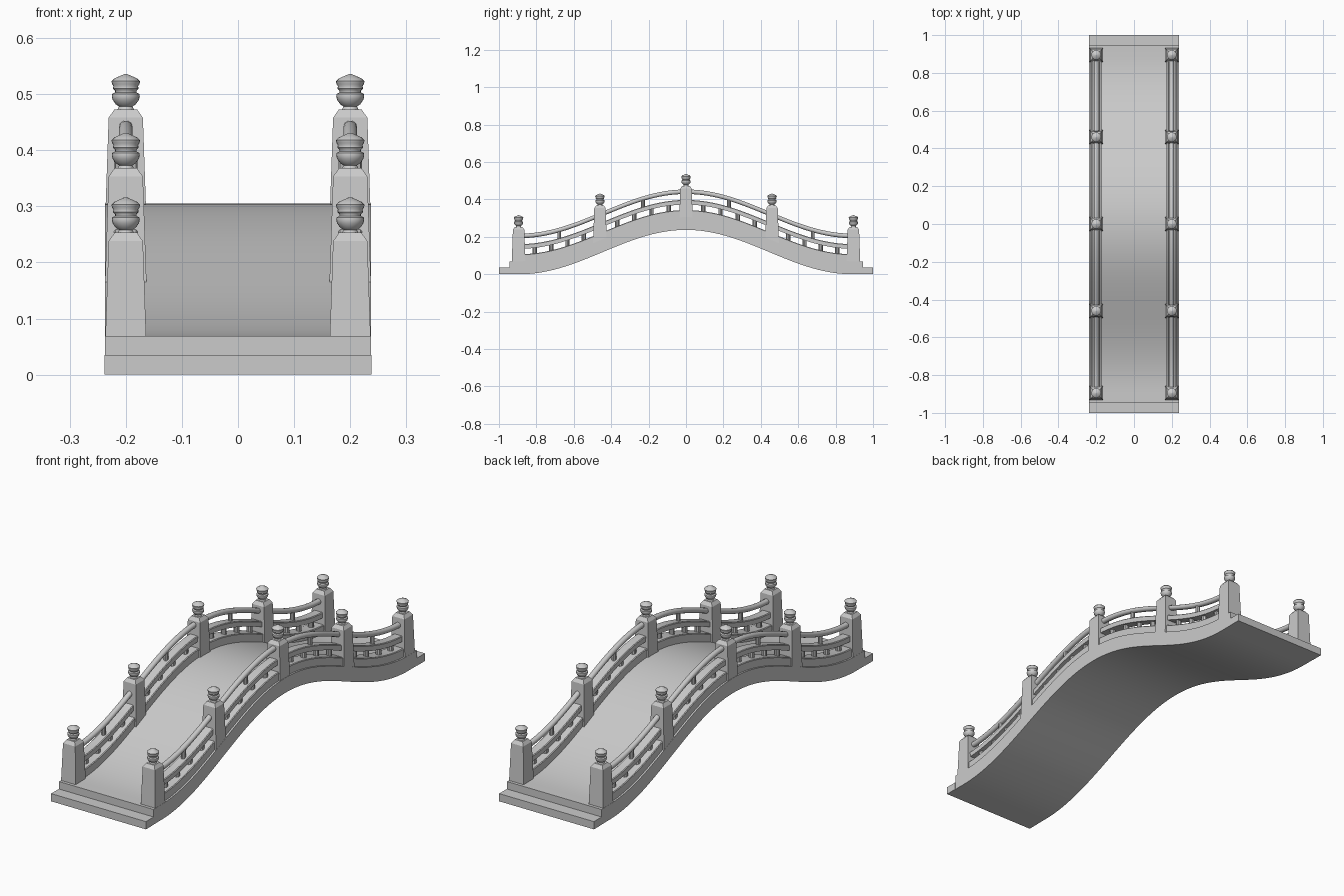
import bpy, bmesh
from math import pi, cos, sin

if "Cube" in bpy.data.objects:
    bpy.data.objects.remove(bpy.data.objects["Cube"])

SIDE = 0.2      # x of each railing
HALF = 0.237    # half deck width
END = 0.945     # where the arched deck meets the end step
POSTS = [-0.895, -0.46, 0.0, 0.46, 0.895]


def rise(y):
    """Arch height above the end level."""
    return 0.1185 * (1 + cos(pi * min(abs(y) / 0.89, 1)))


def deck_top(y):
    return 0.069 + rise(y) * 0.996


def finish(name, bm, angle=35):
    bmesh.ops.recalc_face_normals(bm, faces=bm.faces)
    me = bpy.data.meshes.new(name)
    bm.to_mesh(me)
    bm.free()
    ob = bpy.data.objects.new(name, me)
    bpy.context.collection.objects.link(ob)
    bpy.ops.object.select_all(action='DESELECT')
    ob.select_set(True)
    bpy.context.view_layer.objects.active = ob
    bpy.ops.object.shade_smooth_by_angle(angle=angle * pi / 180)
    return ob


def loft(bm, rings):
    """Skin a list of equal-length rings and cap both ends."""
    vr = [[bm.verts.new(p) for p in r] for r in rings]
    n = len(vr[0])
    for a, b in zip(vr, vr[1:]):
        for i in range(n):
            j = (i + 1) % n
            bm.faces.new((a[i], a[j], b[j], b[i]))
    bm.faces.new(vr[0][::-1])
    bm.faces.new(vr[-1])


def circle(r, n, cx=0, cy=0, turn=0.0):
    return [(cx + r * cos(turn + 2 * pi * i / n), cy + r * sin(turn + 2 * pi * i / n)) for i in range(n)]


def span(lo, hi, n):
    return [lo + (hi - lo) * i / n for i in range(n + 1)]


def arched_beam(name, x, section):
    """Sweep an (x, z) section along the arch between the end posts."""
    bm = bmesh.new()
    loft(bm, [[(x + px, y, deck_top(y) + pz) for px, pz in section]
              for y in span(POSTS[0], POSTS[-1], 64)])
    return finish(name, bm)


def box_section(w, z0, z1, c=0.003):
    return [(-w, z0), (w, z0), (w, z1 - c), (w - c, z1), (c - w, z1), (-w, z1 - c)]


# arched deck slab
bm = bmesh.new()
loft(bm, [[(-HALF, y, rise(y)), (HALF, y, rise(y)), (HALF, y, deck_top(y)), (-HALF, y, deck_top(y))]
          for y in span(-END, END, 72)])
finish("deck", bm)

# low step at each end
for tag, s in (("front", -1), ("back", 1)):
    bm = bmesh.new()
    loft(bm, [[(-HALF - .001, s * y, 0), (HALF + .001, s * y, 0),
               (HALF + .001, s * y, 0.035), (-HALF - .001, s * y, 0.035)] for y in (END, 1.0)])
    finish(tag + "_step", bm)

# finial outline: radius, height below the tip
FINIAL = [(.015, -.064), (.012, -.058), (.018, -.054), (.0235, -.046), (.025, -.040), (.0245, -.036),
          (.019, -.033), (.019, -.030), (.023, -.026), (.022, -.022), (.0245, -.018), (.0255, -.013),
          (.020, -.008), (.011, -.004), (.004, -.001), (.001, 0)]
# square post outline: half width, height below the tip
SHAFT = [(.037, -.267), (.0305, -.078), (.020, -.063)]

for tag, s in (("left", -1), ("right", 1)):
    x = s * SIDE
    # kerb, middle beam, round handrail
    arched_beam(tag + "_kerb", x, box_section(.029, -.005, .038))
    arched_beam(tag + "_middle_beam", x, box_section(.021, .067, .092))
    arched_beam(tag + "_handrail", x, circle(.0125, 12, 0, .136, pi / 12))

    # posts with turned finials
    for i, y in enumerate(POSTS):
        tip = (0.316, 0.431, 0.536)[2 - abs(i - 2)]
        bm = bmesh.new()
        loft(bm, [[(x - w, y - w, tip + z), (x + w, y - w, tip + z),
                   (x + w, y + w, tip + z), (x - w, y + w, tip + z)] for w, z in SHAFT])
        finish(f"{tag}_post_{i + 1}", bm, 20)
        bm = bmesh.new()
        loft(bm, [[(px, py, tip + z) for px, py in circle(r, 20, x, y)] for r, z in FINIAL])
        finish(f"{tag}_finial_{i + 1}", bm, 50)

    # short struts under the middle beam, one baluster under the handrail per bay
    struts, balusters = bmesh.new(), bmesh.new()
    for a, b in zip(POSTS, POSTS[1:]):
        for k in range(1, 5):
            y = a + (b - a) * k / 5
            loft(struts, [[(px, py, deck_top(py) + h) for px, py in circle(.012, 10, x, y)] for h in (.03, .072)])
        y = (a + b) / 2
        loft(balusters, [[(px, py, deck_top(py) + h) for px, py in circle(.010, 10, x, y)] for h in (.088, .132)])
    finish(tag + "_struts", struts)
    finish(tag + "_balusters", balusters)
